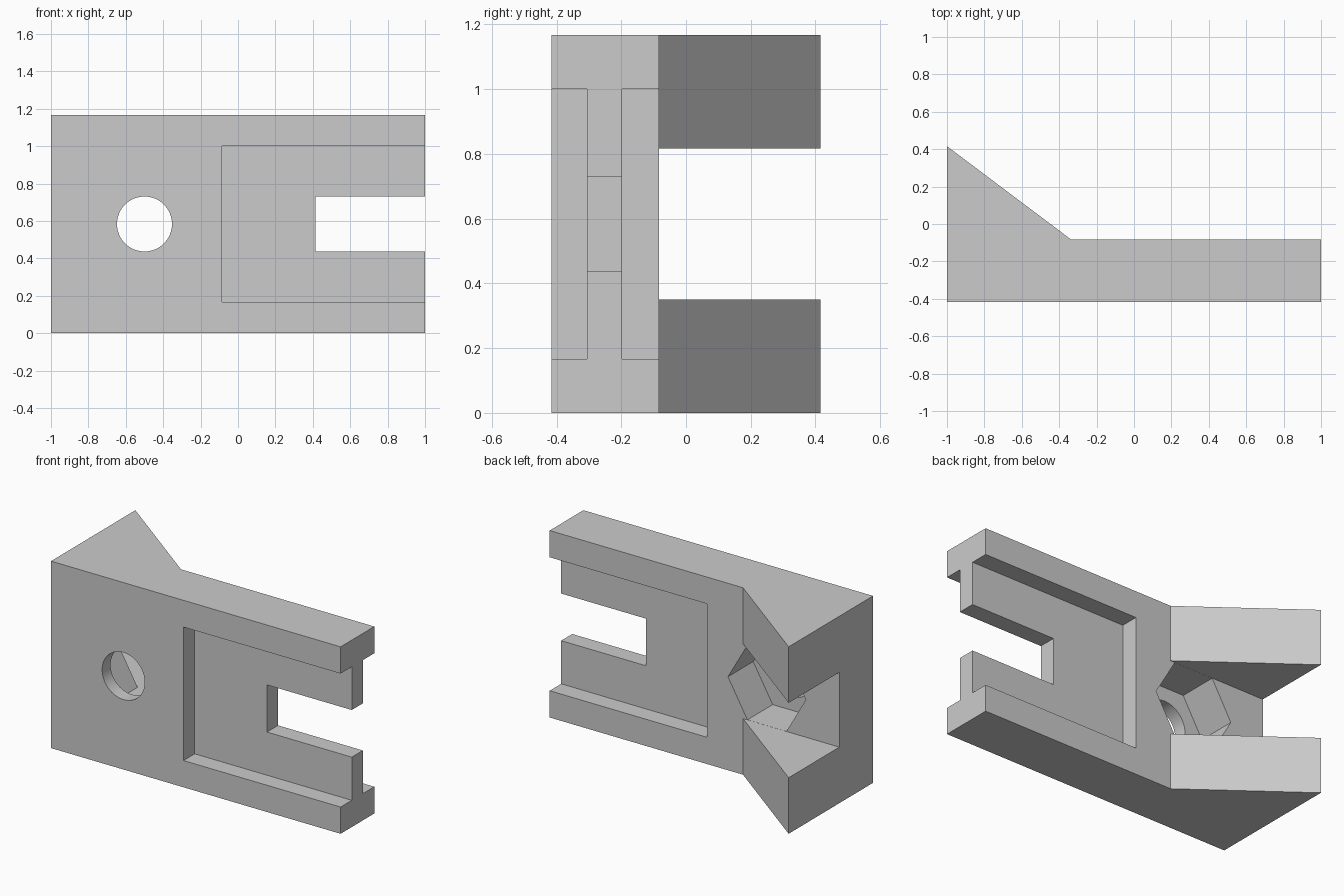
import bpy
import math
from mathutils import Matrix

cube = bpy.data.objects.get("Cube")
if cube:
    bpy.data.objects.remove(cube, do_unlink=True)

grey = bpy.data.materials.new("light grey")
grey.use_nodes = True
colour = (0.6, 0.6, 0.6, 1)
grey.diffuse_color = colour
grey.node_tree.nodes["Principled BSDF"].inputs["Base Color"].default_value = colour

HEIGHT = 1.167
MID = HEIGHT / 2
FRONT, WALL_BACK, WEDGE_BACK = -0.416, -0.084, 0.416
BOLT_X = -0.5


def prism(name, points, z0, z1):
    """Extrude an anticlockwise outline upward from z0 to z1."""
    n = len(points)
    verts = [(x, y, z) for z in (z0, z1) for x, y in points]
    faces = [list(reversed(range(n))), list(range(n, 2 * n))]
    faces += [(i, (i + 1) % n, n + (i + 1) % n, n + i) for i in range(n)]
    mesh = bpy.data.meshes.new(name)
    mesh.from_pydata(verts, [], faces)
    mesh.materials.append(grey)
    obj = bpy.data.objects.new(name, mesh)
    bpy.context.collection.objects.link(obj)
    return obj


def box(name, x0, x1, y0, y1, z0, z1):
    return prism(name, [(x0, y0), (x1, y0), (x1, y1), (x0, y1)], z0, z1)


def bore(name, sides, radius, y0, y1):
    """Regular prism lying along y, centred on the bolt axis."""
    ring = [(radius * math.cos(math.tau * i / sides),
             radius * math.sin(math.tau * i / sides)) for i in range(sides)]
    obj = prism(name, ring, -y1, -y0)
    turn = Matrix.Rotation(math.pi / 2, 4, "X")
    obj.data.transform(Matrix.Translation((BOLT_X, 0, MID)) @ turn)
    return obj


def cut(target, cutter):
    cutter.hide_render = True
    mod = target.modifiers.new(cutter.name, "BOOLEAN")
    mod.operation, mod.solver, mod.object = "DIFFERENCE", "EXACT", cutter
    bpy.context.view_layer.objects.active = target
    bpy.ops.object.modifier_apply(modifier=mod.name)
    bpy.data.objects.remove(cutter, do_unlink=True)


# Flat bracket with a wedge at one end
bracket = prism("wedge_bracket", [(-1, FRONT), (1, FRONT), (1, WALL_BACK),
                                  (-0.335, WALL_BACK), (-1, WEDGE_BACK)], 0, HEIGHT)

# Channel splitting the wedge into two arms
cut(bracket, box("wedge_channel", -1.2, -0.335, WALL_BACK, 0.6, 0.35, HEIGHT - 0.35))

# Recesses on both faces leave a thin web with rails
for name, y0, y1 in (("front_recess", -0.6, -0.306), ("back_recess", -0.197, 0.1)):
    cut(bracket, box(name, -0.085, 1.2, y0, y1, 0.167, HEIGHT - 0.167))

# Open slot through the web
cut(bracket, box("web_slot", 0.415, 1.2, -0.5, 0, MID - 0.147, MID + 0.147))

# Hexagonal nut pocket and round bolt hole
cut(bracket, bore("nut_pocket", 6, 0.269, -0.333, 0.5))
cut(bracket, bore("bolt_hole", 64, 0.147, -0.6, -0.2))

bpy.ops.object.select_all(action="DESELECT")
bracket.select_set(True)
bpy.context.view_layer.objects.active = bracket
bpy.ops.object.shade_smooth_by_angle(angle=math.radians(30))
